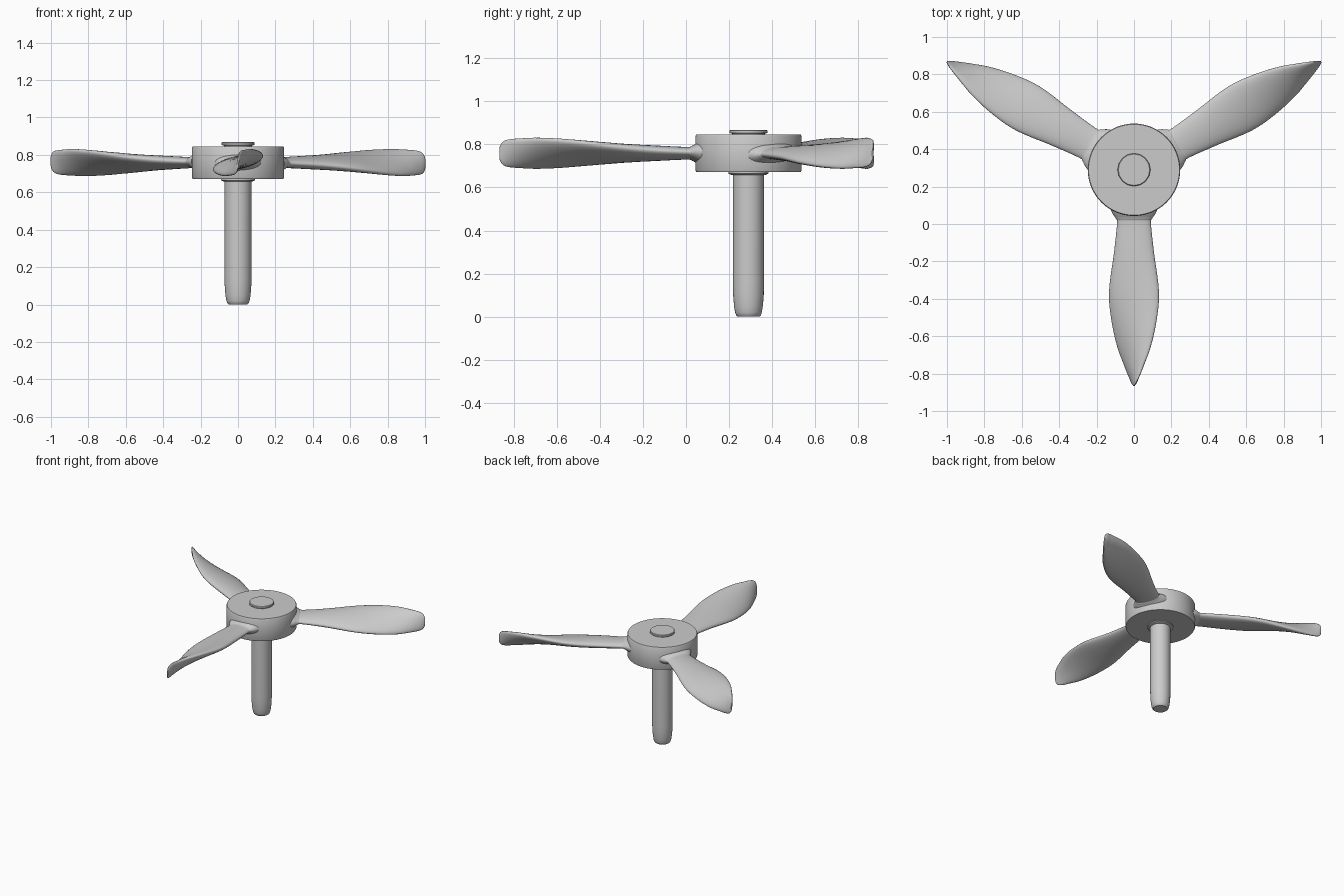
import bpy, bmesh, math

if "Cube" in bpy.data.objects:
    bpy.data.objects.remove(bpy.data.objects["Cube"])

CY, BZ = 0.29, 0.759      # hub axis y and blade mid-height


def finish(name, bm, angle):
    bmesh.ops.recalc_face_normals(bm, faces=bm.faces)
    me = bpy.data.meshes.new(name)
    bm.to_mesh(me)
    bm.free()
    ob = bpy.data.objects.new(name, me)
    bpy.context.collection.objects.link(ob)
    bpy.context.view_layer.objects.active = ob
    ob.select_set(True)
    bpy.ops.object.shade_smooth_by_angle(angle=math.radians(angle))
    ob.select_set(False)
    return ob


def loft(name, rings, angle=35):
    """Skin a list of closed point rings and cap both ends."""
    bm = bmesh.new()
    loops = [[bm.verts.new(p) for p in ring] for ring in rings]
    n = len(loops[0])
    for a, b in zip(loops, loops[1:]):
        for i in range(n):
            j = (i + 1) % n
            bm.faces.new((a[i], a[j], b[j], b[i]))
    bm.faces.new(loops[0])
    bm.faces.new(loops[-1])
    return finish(name, bm, angle)


def lathe(name, profile, n):
    ang = [2 * math.pi * i / n for i in range(n)]
    return loft(name, [[(r * math.cos(a), CY + r * math.sin(a), z) for a in ang]
                       for r, z in profile])


def smooth(keys, steps):
    """Catmull-Rom interpolation through key rows."""
    out = []
    for i in range(len(keys) - 1):
        p0, p1 = keys[max(i - 1, 0)], keys[i]
        p2, p3 = keys[i + 1], keys[min(i + 2, len(keys) - 1)]
        for s in range(steps):
            t = s / steps
            out.append([b + 0.5 * t * (c - a + t * (2*a - 5*b + 4*c - d
                        + t * (3 * (b - c) + d - a)))
                        for a, b, c, d in zip(p0, p1, p2, p3)])
    return out + [list(keys[-1])]


# Hub drum
lathe("hub", [(0.243, 0.672), (0.247, 0.68), (0.247, 0.838), (0.243, 0.846)], 64)

# Drive shaft with rounded foot
lathe("shaft", [(0.05, 0), (0.057, 0.006), (0.062, 0.02), (0.067, 0.05),
                (0.071, 0.1), (0.072, 0.15), (0.072, 0.75)], 32)

# Retaining collar below and cap above the hub
lathe("lower_collar", [(0.08, 0.659), (0.092, 0.664), (0.092, 0.68)], 16)
lathe("upper_cap", [(0.076, 0.83), (0.076, 0.85), (0.088, 0.853),
                    (0.088, 0.864), (0.084, 0.868)], 16)

# Twisted blades: radius, half chord, half thickness, pitch in degrees
SECTIONS = [
    (0.215, 0.125, 0.060, 4), (0.240, 0.112, 0.046, 4), (0.262, 0.097, 0.034, 4),
    (0.290, 0.091, 0.029, 4), (0.450, 0.109, 0.034, 8), (0.650, 0.138, 0.036, 15),
    (0.800, 0.133, 0.034, 24), (0.950, 0.110, 0.030, 38), (1.050, 0.083, 0.025, 55),
    (1.115, 0.067, 0.016, 72), (1.142, 0.053, 0.010, 80), (1.155, 0.030, 0.004, 86)]


def blade(k):
    turn = k * 2 * math.pi / 3
    ct, st = math.cos(turn), math.sin(turn)
    rings = []
    for r, c, t, pitch in smooth(SECTIONS, 5):
        cp, sp = math.cos(math.radians(pitch)), math.sin(math.radians(pitch))
        ring = []
        for i in range(32):
            a = 2 * math.pi * i / 32
            u, v = c * math.cos(a), t * math.sin(a)
            x, y, z = u * cp - v * sp, -r, u * sp + v * cp
            ring.append((x * ct - y * st, CY + x * st + y * ct, BZ + z))
        rings.append(ring)
    loft(f"blade_{k + 1}", rings, 60)


for k in range(3):
    blade(k)
